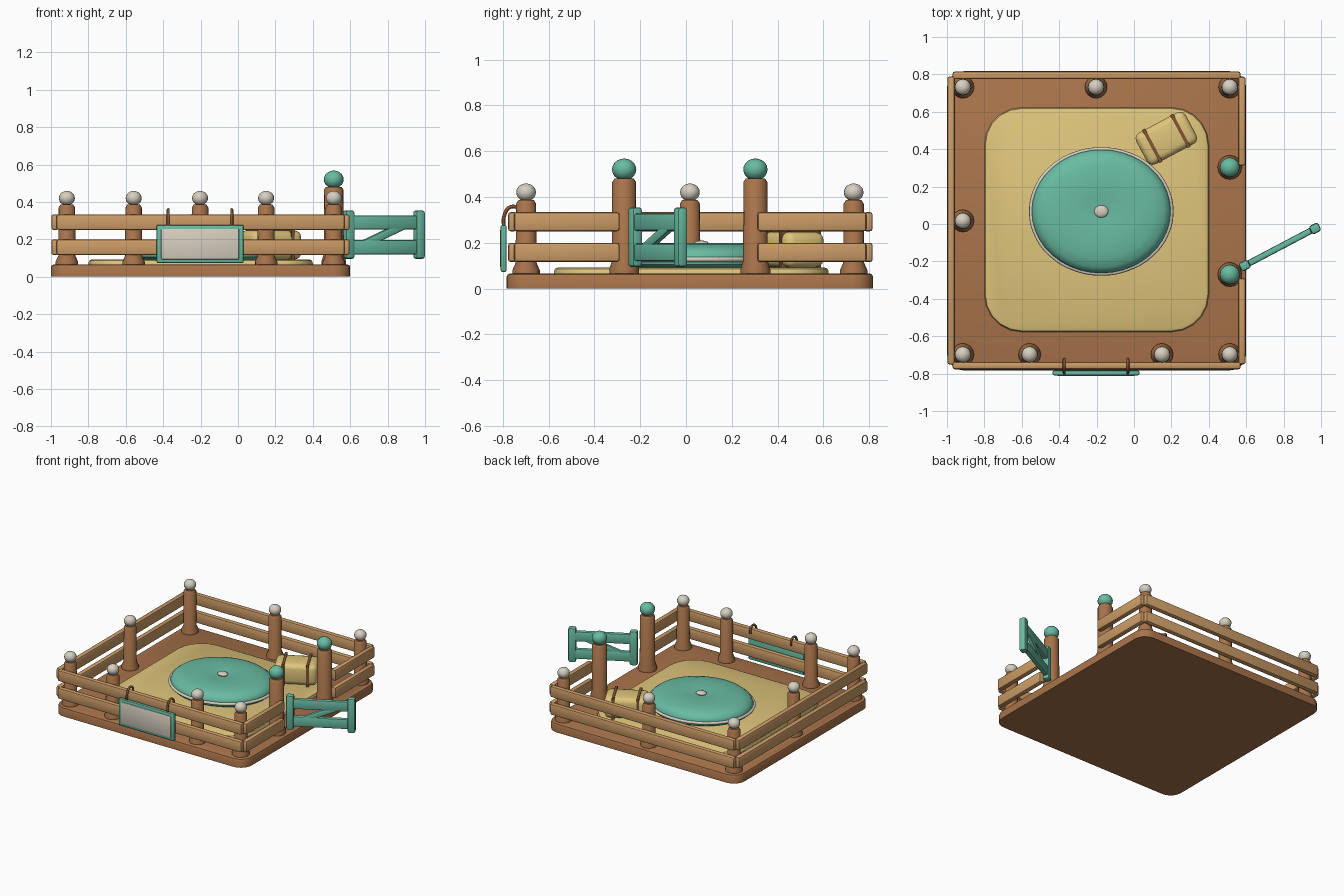
import bpy, bmesh
from math import sin, cos, pi, radians, atan2, hypot
from mathutils import Matrix, Vector

if "Cube" in bpy.data.objects:
    bpy.data.objects.remove(bpy.data.objects["Cube"])


def mat(name, c):
    m = bpy.data.materials.new(name)
    m.diffuse_color = (*c, 1)
    m.use_nodes = True
    m.node_tree.nodes["Principled BSDF"].inputs["Base Color"].default_value = m.diffuse_color
    return m


WOOD = mat("wood", (.40, .175, .07))
RAIL = mat("rail_wood", (.60, .33, .135))
SAND = mat("sand", (.74, .56, .20))
TEAL = mat("teal", (.14, .50, .36))
CREAM = mat("cream", (.68, .63, .53))
STRAP = mat("strap", (.22, .09, .035))


def finish(bm, name, m, smooth=40):
    bmesh.ops.recalc_face_normals(bm, faces=bm.faces)
    me = bpy.data.meshes.new(name)
    bm.to_mesh(me)
    bm.free()
    ob = bpy.data.objects.new(name, me)
    bpy.context.collection.objects.link(ob)
    me.materials.append(m)
    bpy.ops.object.select_all(action='DESELECT')
    ob.select_set(True)
    bpy.context.view_layer.objects.active = ob
    bpy.ops.object.shade_smooth_by_angle(angle=radians(smooth))
    return ob


def box(name, size, loc, m, bevel=.01, rot=None, seg=2):
    bm = bmesh.new()
    bmesh.ops.create_cube(bm, size=1, matrix=Matrix.Diagonal((*size, 1)))
    if bevel:
        bmesh.ops.bevel(bm, geom=bm.edges[:], offset=bevel, segments=seg,
                        profile=.5, affect='EDGES')
    bm.transform(Matrix.Translation(loc) @ (rot or Matrix()))
    return finish(bm, name, m)


def lathe(name, profile, loc, m, n=16, sx=1, sy=1):
    """Closed stack of rings from (radius, z) pairs."""
    bm = bmesh.new()
    rings = [[bm.verts.new((loc[0] + r * sx * cos(2 * pi * i / n),
                            loc[1] + r * sy * sin(2 * pi * i / n), loc[2] + z))
              for i in range(n)] for r, z in profile]
    for a, b in zip(rings, rings[1:]):
        for i in range(n):
            bm.faces.new((a[i], a[(i + 1) % n], b[(i + 1) % n], b[i]))
    bm.faces.new(rings[0])
    bm.faces.new(rings[-1])
    return finish(bm, name, m)


def ball(name, loc, scale, m):
    bm = bmesh.new()
    bmesh.ops.create_uvsphere(bm, u_segments=16, v_segments=10, radius=1,
                              matrix=Matrix.Translation(loc) @ Matrix.Diagonal((*scale, 1)))
    return finish(bm, name, m)


def slab(name, size, corner, z0, z1, bevel, loc, m, seg=5):
    """Square slab with rounded corners and a softened top edge."""
    bm = bmesh.new()
    levels = [(0, z0), (0, z1 - bevel), (bevel * .3, z1 - bevel * .3), (bevel, z1)]
    rings = []
    for inset, z in levels:
        ring = []
        h, r = size / 2 - corner, corner - inset
        for q in range(4):
            cx, cy = ((h, h), (-h, h), (-h, -h), (h, -h))[q]
            for k in range(seg + 1):
                a = (q + k / seg) * pi / 2
                ring.append(bm.verts.new((loc[0] + cx + r * cos(a), loc[1] + cy + r * sin(a), z)))
        rings.append(ring)
    n = len(rings[0])
    for a, b in zip(rings, rings[1:]):
        for i in range(n):
            bm.faces.new((a[i], a[(i + 1) % n], b[(i + 1) % n], b[i]))
    bm.faces.new(rings[0])
    bm.faces.new(rings[-1])
    return finish(bm, name, m)


def tube(name, pts, r, m, cyclic=False, scale=None, loc=(0, 0, 0)):
    cu = bpy.data.curves.new(name, 'CURVE')
    cu.dimensions = '3D'
    cu.bevel_depth, cu.bevel_resolution, cu.resolution_u = r, 2, 5
    cu.use_fill_caps = True
    sp = cu.splines.new('BEZIER')
    sp.bezier_points.add(len(pts) - 1)
    for p, co in zip(sp.bezier_points, pts):
        p.co = co
        p.handle_left_type = p.handle_right_type = 'AUTO'
    sp.use_cyclic_u = cyclic
    ob = bpy.data.objects.new(name, cu)
    ob.location = loc
    bpy.context.collection.objects.link(ob)
    cu.materials.append(m)
    return ob


# Base and sand pad
slab("base", 1.6, .09, 0, .066, .015, (-.2, .017), WOOD)
slab("sand_pad", 1.2, .2, .06, .092, .018, (-.2, .023), SAND)

# Fence posts with ball caps
X0, X1, Y0, Y1 = -.915, .512, -.698, .732
for x, y in [(X0, Y0), (-.558, Y0), (.15, Y0), (X1, Y0), (X0, .017),
             (X0, Y1), (-.203, Y1), (X1, Y1)]:
    lathe("fence_post", [(.06, .06), (.06, .08), (.046, .112), (.044, .37), (.034, .386)],
          (x, y, 0), WOOD)
    ball("post_cap", (x, y, .42), (.043, .043, .039), CREAM)
for y in (-.27, .303):
    lathe("gate_post", [(.065, .06), (.065, .085), (.054, .12), (.052, .465), (.042, .48)],
          (X1, y, 0), WOOD)
    ball("gate_post_cap", (X1, y, .52), (.053, .053, .048), TEAL)

# Rails, two per side, right side split by the gateway
for z in (.158, .292):
    h = .084
    box("front_rail", (1.54, .04, h), (-.2, -.757, z), RAIL, .012)
    box("back_rail", (1.54, .04, h), (-.2, .795, z), RAIL, .012)
    box("left_rail", (.04, 1.54, h), (-.978, .019, z), RAIL, .012)
    box("right_front_rail", (.04, .46, h), (.577, -.52, z), RAIL, .012)
    box("right_back_rail", (.04, .475, h), (.577, .55, z), RAIL, .012)

# Open gate
gate = Vector((.592, -.222, 0))
length = .425
turn = Matrix.Rotation(atan2(.2, .38), 4, 'Z')


def gate_bar(name, size, u, z, tilt=0, bevel=.01):
    box(name, size, gate + turn @ Vector((u, 0, z)), TEAL, bevel,
        turn @ Matrix.Rotation(-tilt, 4, 'Y'))


gate_bar("gate_stile", (.055, .05, .26), 0, .225, bevel=.014)
gate_bar("gate_stile", (.055, .05, .26), length, .225, bevel=.014)
for z in (.158, .29):
    gate_bar("gate_rail", (length, .034, .076), length / 2, z)
gate_bar("gate_brace", (hypot(.38, .16), .03, .045), length / 2, .225, atan2(.16, .38))

# Oval cushion with piping and centre button
C = (-.175, .067, 0)
lathe("cushion", [(.33, .085), (.365, .105), (.372, .135), (.362, .16), (.335, .18),
                  (.28, .194), (.2, .2), (.1, .199), (.03, .19)], C, TEAL, 40, 1, .89)
tube("cushion_piping", [(.375 * cos(i * pi / 8), .332 * sin(i * pi / 8), .128)
                        for i in range(16)], .011, CREAM, True, loc=C)
ball("cushion_button", (C[0], C[1], .196), (.038, .033, .014), CREAM)

# Straw bale with two straps
spin = Matrix.Rotation(radians(28), 4, 'Z')
B = Vector((.173, .458, .17))
box("bale", (.30, .19, .155), B, SAND, .035, spin, 3)
for u in (-.085, .085):
    box("bale_strap", (.018, .2, .165), B + spin @ Vector((u, 0, 0)), STRAP, 0, spin)

# Hanging sign board with frame and hooks
box("sign_frame", (.465, .026, .205), (-.203, -.796, .175), TEAL, .008)
box("sign_panel", (.415, .012, .163), (-.203, -.807, .175), CREAM, .003)
for x in (-.373, -.033):
    tube("sign_strap", [(x, -.796, .265), (x, -.793, .32), (x, -.765, .357),
                        (x, -.728, .345), (x, -.722, .305)], .008, STRAP)
